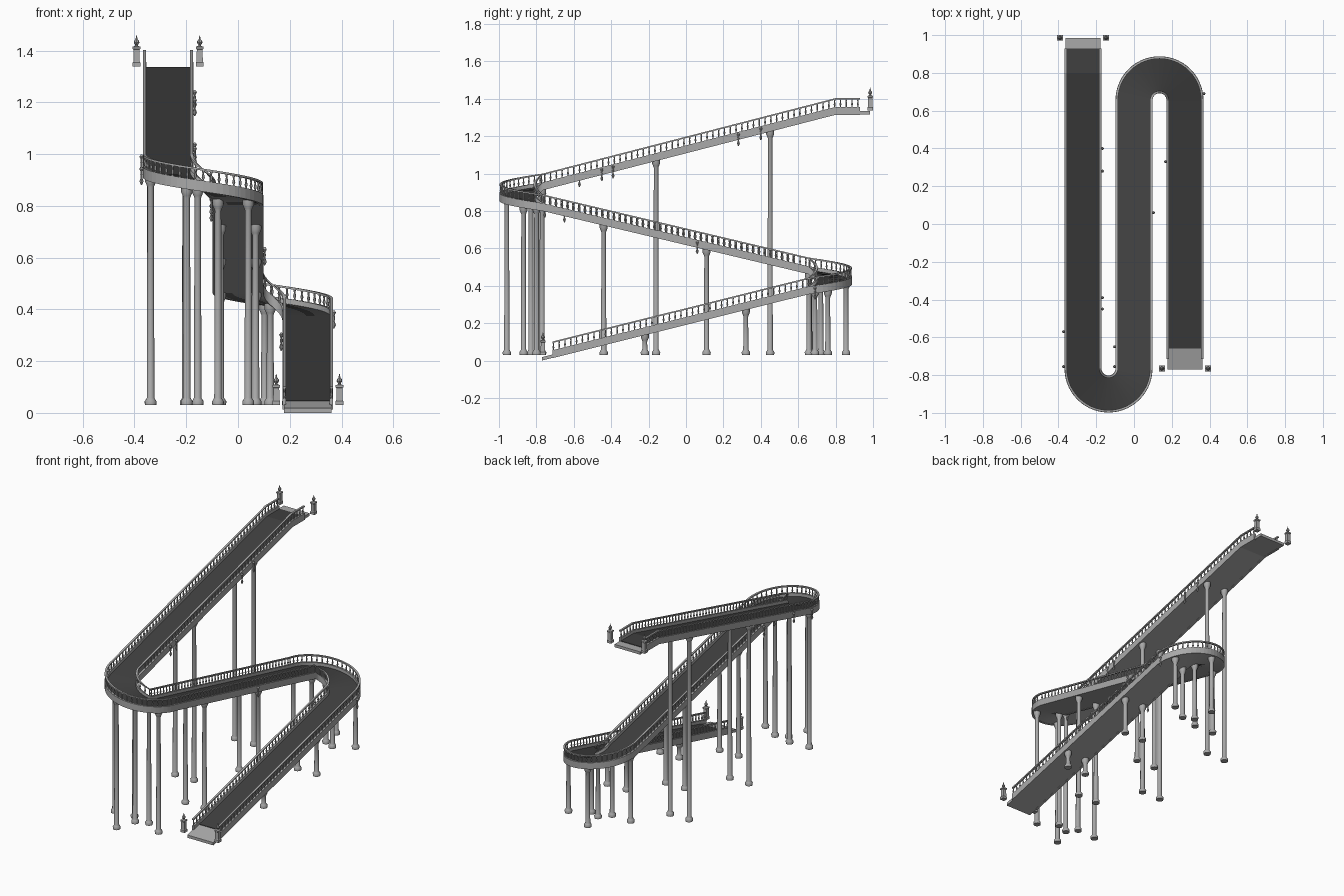
import bpy, bmesh, math
from mathutils import Vector

cube = bpy.data.objects.get("Cube")
if cube:
    bpy.data.objects.remove(cube)


def material(name, grey):
    m = bpy.data.materials.new(name)
    m.use_nodes = True
    colour = (grey, grey, grey, 1)
    m.diffuse_color = colour
    m.node_tree.nodes["Principled BSDF"].inputs["Base Color"].default_value = colour
    return m


stone = material("pale grey stone", 0.40)
asphalt = material("dark grey road", 0.05)

# Route: three straights joined by two half-circle bends, z is the deck underside
R = 0.135
BEND = math.pi * R
LENGTHS = [1.425, BEND, 1.42, BEND, 1.75]
STARTS = [sum(LENGTHS[:i]) for i in range(6)]
SLOPE_END = STARTS[4] + 1.565
HEIGHTS = [(0, 0), (STARTS[1], 0.355), (STARTS[2], 0.463), (STARTS[3], 0.80),
           (STARTS[4], 0.912), (SLOPE_END, 1.315), (STARTS[5], 1.315)]


def height(s):
    for (a, za), (b, zb) in zip(HEIGHTS, HEIGHTS[1:]):
        if s <= b:
            return za + (zb - za) * (s - a) / (b - a)
    return HEIGHTS[-1][1]


def station(s):
    """Point on the centre line and the sideways direction to the right of travel."""
    part = max(i for i in range(5) if s >= STARTS[i] - 1e-6)
    d = s - STARTS[part]
    if part == 0:
        p, side = (2 * R, d - 0.77), (1, 0)
    elif part == 1:
        side = (math.cos(d / R), math.sin(d / R))
        p = (R + R * side[0], 0.655 + R * side[1])
    elif part == 2:
        p, side = (0, 0.655 - d), (-1, 0)
    elif part == 3:
        out = (math.cos(d / R), -math.sin(d / R))
        p, side = (-R + R * out[0], -0.765 + R * out[1]), (-out[0], -out[1])
    else:
        p, side = (-2 * R, d - 0.765), (1, 0)
    return Vector((p[0], p[1], height(s))), Vector((side[0], side[1], 0))


def offset(s, u, v):
    p, side = station(s)
    return p + side * u + Vector((0, 0, v))


def finish(name, bm, mat, smooth=False):
    bmesh.ops.recalc_face_normals(bm, faces=bm.faces)
    me = bpy.data.meshes.new(name)
    bm.to_mesh(me)
    bm.free()
    me.materials.append(mat)
    ob = bpy.data.objects.new(name, me)
    bpy.context.collection.objects.link(ob)
    if smooth:
        bpy.ops.object.select_all(action='DESELECT')
        ob.select_set(True)
        bpy.context.view_layer.objects.active = ob
        bpy.ops.object.shade_smooth_by_angle(angle=math.radians(40))
    return ob


def skin(bm, rings):
    for a, b in zip(rings, rings[1:]):
        for i in range(len(a)):
            j = (i + 1) % len(a)
            bm.faces.new((a[i], a[j], b[j], b[i]))
    bm.faces.new(rings[0])
    bm.faces.new(rings[-1])


def sweep(name, u0, u1, v0, v1, s0, s1, mat):
    """Rectangular section carried along the route."""
    stops = {s0, s1, SLOPE_END, *STARTS}
    for k in (1, 3):
        stops |= {STARTS[k] + BEND * i / 28 for i in range(29)}
    bm = bmesh.new()
    rings, last = [], -1
    for s in sorted(stops):
        if s0 <= s <= s1 and s - last > 1e-5:
            last = s
            rings.append([bm.verts.new(offset(s, u, v))
                          for u, v in ((u0, v0), (u1, v0), (u1, v1), (u0, v1))])
    skin(bm, rings)
    return finish(name, bm, mat)


def lathe(bm, origin, profile, sides, turn=0):
    rings = []
    for r, z in profile:
        rings.append([bm.verts.new(origin + Vector((
            r * math.cos(turn + math.tau * i / sides),
            r * math.sin(turn + math.tau * i / sides), z))) for i in range(sides)])
    skin(bm, rings)


# Deck, road surface and bare end plates
END = STARTS[5]
RAIL0, RAIL1 = 0.055, END - 0.055
sweep("deck_slab", -0.092, 0.092, 0, 0.018, 0, END, stone)
sweep("road_surface", -0.084, 0.084, 0.017, 0.021, 0.11, RAIL1, asphalt)

# Curbs, handrails and turned balusters on both sides
for side, label in ((-1, "left"), (1, "right")):
    sweep(label + "_curb", side * 0.084, side * 0.098, -0.001, 0.041, RAIL0, RAIL1, stone)
    sweep(label + "_handrail", side * 0.085, side * 0.097, 0.080, 0.088, RAIL0, RAIL1, stone)
    bm = bmesh.new()
    s = RAIL0 + 0.006
    while s < RAIL1:
        part = max(i for i in range(5) if s >= STARTS[i])
        # bends keep the same spacing along the curb, not the centre line
        radius = R + 0.091 * side * (1 if part == 1 else -1)
        stretch = R / radius if part in (1, 3) else 1
        lathe(bm, offset(s, side * 0.091, 0),
              [(0.005, 0.039), (0.003, 0.046), (0.006, 0.055), (0.003, 0.068), (0.005, 0.082)], 6)
        s += 0.031 * stretch
    finish(label + "_balusters", bm, stone, True)

# Paired columns under the deck edges
column_stops = [0.55, 1.09]
column_stops += [STARTS[1] + BEND * f for f in (0.17, 0.55, 0.99)]
column_stops += [STARTS[2] + d for d in (0.545, 1.095)]
column_stops += [STARTS[3] + BEND * f for f in (0.17, 0.6, 0.98)]
column_stops += [STARTS[4] + d for d in (0.605, 1.215)]
bm = bmesh.new()
for s in column_stops:
    for u in (-0.068, 0.068):
        p = offset(s, u, 0.008)
        top = p.z
        p.z = 0
        lathe(bm, p, [(0.022, 0.03), (0.023, 0.045), (0.018, 0.052), (0.0145, 0.058),
                      (0.0125, top - 0.045), (0.016, top - 0.036), (0.022, top - 0.022),
                      (0.022, top)], 14)
finish("support_columns", bm, stone, True)

# Square gate posts with pointed finials at both ends of the route
for label, x0, y, z in (("lower", 2 * R, -0.765, 0.03), ("upper", -2 * R, 0.985, 1.338)):
    bm = bmesh.new()
    for dx in (-0.122, 0.122):
        p = Vector((x0 + dx, y, z))
        lathe(bm, p, [(0.021, 0), (0.021, 0.016), (0.017, 0.020), (0.016, 0.066),
                      (0.021, 0.069), (0.021, 0.077), (0.010, 0.080)], 4, math.pi / 4)
        lathe(bm, p, [(0.006, 0.079), (0.005, 0.084), (0.011, 0.093), (0.009, 0.100),
                      (0.004, 0.106), (0.001, 0.121)], 8)
    finish(label + "_gate_posts", bm, stone)

# Small knobbly pendants hung outside the curbs
pendants = [(STARTS[4] + d, 1) for d in (0.315, 0.375, 1.045, 1.165)]
pendants += [(STARTS[4] + d, -1) for d in (0.01, 0.195)]
pendants += [(1.10, -1), (STARTS[1] + 0.02, 1), (STARTS[2] + 0.595, -1),
             (STARTS[2] + 1.305, 1), (STARTS[2] + 1.41, 1)]
bm = bmesh.new()
for s, side in pendants:
    lathe(bm, offset(s, side * 0.103, 0),
          [(0.003, 0.036), (0.008, 0.028), (0.003, 0.016), (0.005, 0.006),
           (0.003, -0.006), (0.008, -0.020), (0.002, -0.034)], 8)
finish("curb_pendants", bm, stone, True)
